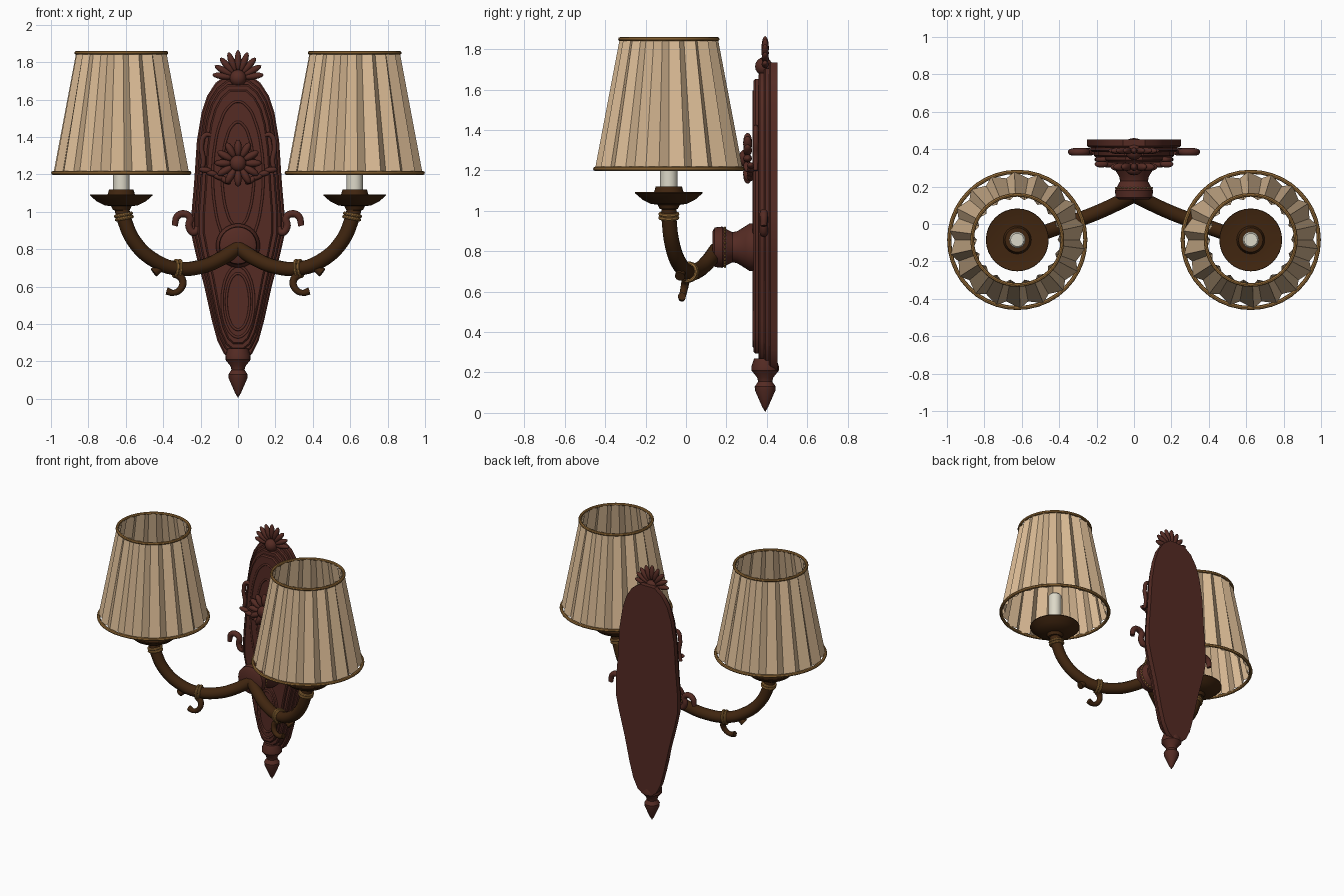
import bpy, bmesh, math
from mathutils import Vector, Matrix

cube = bpy.data.objects.get("Cube")
if cube:
    bpy.data.objects.remove(cube, do_unlink=True)


def material(name, rgb):
    m = bpy.data.materials.new(name)
    m.use_nodes = True
    m.diffuse_color = (*rgb, 1)
    m.node_tree.nodes["Principled BSDF"].inputs["Base Color"].default_value = (*rgb, 1)
    return m


MAHOGANY = material("mahogany red", (0.09, 0.024, 0.017))
BRONZE = material("dark bronze", (0.052, 0.019, 0.005))
GOLD = material("antique gold", (0.34, 0.17, 0.045))
LINEN = material("pleated linen", (0.68, 0.48, 0.29))
WAX = material("candle cream", (0.72, 0.69, 0.58))


def smooth(ob, angle=35):
    bpy.ops.object.select_all(action='DESELECT')
    ob.select_set(True)
    bpy.context.view_layer.objects.active = ob
    bpy.ops.object.shade_smooth_by_angle(angle=math.radians(angle))


def finish(name, bm, mat, soft=True):
    bmesh.ops.recalc_face_normals(bm, faces=bm.faces)
    me = bpy.data.meshes.new(name)
    bm.to_mesh(me)
    bm.free()
    ob = bpy.data.objects.new(name, me)
    bpy.context.collection.objects.link(ob)
    me.materials.append(mat)
    if soft:
        smooth(ob)
    return ob


def lathe(name, profile, mat, place, axis=(0, 0, 1), steps=32):
    """Spin (radius, height) points about an axis through place."""
    bm = bmesh.new()
    vs = [bm.verts.new((r, 0, h)) for r, h in profile]
    es = [bm.edges.new(p) for p in zip(vs, vs[1:])]
    bmesh.ops.spin(bm, geom=vs + es, cent=(0, 0, 0), axis=(0, 0, 1),
                   angle=math.tau, steps=steps, use_duplicate=False)
    bmesh.ops.remove_doubles(bm, verts=bm.verts, dist=0.0005)
    turn = Vector(axis).to_track_quat('Z', 'Y').to_matrix().to_4x4()
    bm.transform(Matrix.Translation(place) @ turn)
    return finish(name, bm, mat)


def ring(name, place, axis, major, minor, mat):
    prof = [(major + minor * math.cos(a), minor * math.sin(a))
            for a in (math.tau * i / 8 for i in range(9))]
    return lathe(name, prof, mat, place, axis, 40)


def tube(name, points, radius, mat, tips=None, closed=False):
    """Round rod along a smooth path; tips are radius factors."""
    cu = bpy.data.curves.new(name, 'CURVE')
    cu.dimensions = '3D'
    cu.bevel_depth, cu.bevel_resolution, cu.resolution_u = radius, 3, 8
    cu.use_fill_caps = True
    sp = cu.splines.new('BEZIER')
    sp.bezier_points.add(len(points) - 1)
    for i, (bp, p) in enumerate(zip(sp.bezier_points, points)):
        bp.co = p
        bp.handle_left_type = bp.handle_right_type = 'AUTO'
        bp.radius = tips[i] if tips else 1
    sp.use_cyclic_u = closed
    cu.materials.append(mat)
    ob = bpy.data.objects.new(name, cu)
    bpy.context.collection.objects.link(ob)
    bpy.ops.object.select_all(action='DESELECT')
    ob.select_set(True)
    bpy.context.view_layer.objects.active = ob
    bpy.ops.object.convert(target='MESH')
    smooth(bpy.context.object, 50)


def blob(bm, place, size, turn=0):
    """Ellipsoid, turned in the front plane."""
    m = Matrix.Translation(place) @ Matrix.Rotation(turn, 4, 'Y') @ Matrix.Diagonal((*size, 1))
    bmesh.ops.create_uvsphere(bm, u_segments=12, v_segments=8, radius=1, matrix=m)


# Back plate: stacked slabs sharing one outline of (half width, height)
OUTLINE = [(0.035, 0.21), (0.075, 0.24), (0.11, 0.31), (0.14, 0.42), (0.18, 0.6),
           (0.225, 0.77), (0.25, 0.88), (0.25, 0.98), (0.235, 1.15), (0.22, 1.38),
           (0.195, 1.53), (0.165, 1.62), (0.12, 1.69), (0.06, 1.735)]


def slab(name, front, back, wide, tall, bevel=0.008):
    half = [(x * wide, 0.98 + (z - 0.98) * tall) for x, z in OUTLINE]
    loop = half + [(-x, z) for x, z in reversed(half)]
    bm = bmesh.new()
    face = bm.faces.new([bm.verts.new((x, back, z)) for x, z in loop])
    out = bmesh.ops.extrude_face_region(bm, geom=[face])
    bmesh.ops.translate(bm, vec=(0, front - back, 0),
                        verts=[v for v in out["geom"] if isinstance(v, bmesh.types.BMVert)])
    edges = [e for e in bm.edges if all(abs(v.co.y - front) < 0.001 for v in e.verts)]
    bmesh.ops.bevel(bm, geom=edges, offset=bevel, segments=1, affect='EDGES')
    finish(name, bm, MAHOGANY)


slab("plate_back", 0.41, 0.453, 1.0, 1.0)
slab("plate_step", 0.385, 0.415, 0.93, 0.96)
slab("plate_middle", 0.358, 0.39, 0.86, 0.93)
slab("plate_front", 0.335, 0.36, 0.75, 0.89)


# Raised oval mouldings
def oval(name, z, half_w, half_h, r=0.007):
    pts = [(half_w * math.cos(a), 0.335, z + half_h * math.sin(a))
           for a in (math.tau * i / 16 for i in range(16))]
    tube(name, pts, r, MAHOGANY, closed=True)


oval("upper_oval", 1.2, 0.085, 0.28)
oval("upper_outer_oval", 1.19, 0.135, 0.4)
oval("lower_oval", 0.52, 0.085, 0.19)
oval("lower_inner_oval", 0.52, 0.062, 0.15)

# Rosette with leaves on the plate
bm = bmesh.new()
for i in range(12):
    a = math.tau * i / 12
    blob(bm, (0.08 * math.sin(a), 0.305, 1.26 + 0.08 * math.cos(a)), (0.02, 0.022, 0.046), a)
blob(bm, (0, 0.29, 1.26), (0.043, 0.03, 0.043))
for s in (-1, 1):
    for i in range(4):
        blob(bm, (s * (0.07 + 0.035 * i), 0.32, 1.17 + 0.018 * i),
             (0.016, 0.018, 0.036), s * (1.0 + 0.15 * i))
finish("rosette", bm, MAHOGANY)

# Palmette on top
bm = bmesh.new()
for i in range(-4, 5):
    a = i * 0.36
    reach = 0.095 - 0.003 * abs(i)
    blob(bm, (reach * math.sin(a), 0.392, 1.715 + reach * math.cos(a)), (0.018, 0.018, 0.055), a)
blob(bm, (0, 0.385, 1.715), (0.045, 0.043, 0.045))
finish("palmette", bm, MAHOGANY)

# Bottom finial
lathe("bottom_finial", [(0, 0), (0.015, 0.025), (0.05, 0.105), (0.052, 0.125), (0.035, 0.15),
                        (0.04, 0.17), (0.068, 0.205), (0.068, 0.225), (0.055, 0.265), (0, 0.265)],
      MAHOGANY, (0, 0.392, 0.005), steps=16)

# Hub that carries the arms, with a beaded band
HUB_Z = 0.82
lathe("arm_hub", [(0, 0), (0.085, 0), (0.102, 0.012), (0.104, 0.04), (0.095, 0.06), (0.075, 0.1),
                  (0.085, 0.13), (0.112, 0.165), (0.12, 0.185), (0.12, 0.21), (0, 0.21)],
      MAHOGANY, (0, 0.34, HUB_Z), axis=(0, -1, 0))
# the spin above runs forward, so the broad collar sits at the front; a matching base meets the plate
bpy.data.objects.remove(bpy.data.objects["arm_hub"], do_unlink=True)
lathe("arm_hub", [(0, 0), (0.075, 0), (0.098, 0.012), (0.102, 0.05), (0.092, 0.065), (0.074, 0.1),
                  (0.08, 0.125), (0.105, 0.165), (0.118, 0.185), (0.118, 0.215), (0, 0.215)],
      MAHOGANY, (0, 0.13, HUB_Z), axis=(0, 1, 0))
bm = bmesh.new()
for i in range(28):
    a = math.tau * i / 28
    blob(bm, (0.096 * math.cos(a), 0.193, HUB_Z + 0.096 * math.sin(a)), (0.007, 0.005, 0.007))
finish("hub_beads", bm, GOLD)


# Pleated shade: folds alternate between an outer and an inner radius
def shade(name, cx, cy, pleats=18):
    bm = bmesh.new()
    rows = []
    for z, outer, inner in ((1.205, 0.366, 0.334), (1.853, 0.243, 0.216)):
        row = []
        for i in range(pleats):
            for shift, r in ((0, inner), (0.62, outer)):
                a = math.tau * (i + shift) / pleats
                row.append(bm.verts.new((cx + r * math.cos(a), cy + r * math.sin(a), z)))
        rows.append(row)
    low, high = rows
    for i in range(len(low)):
        j = (i + 1) % len(low)
        bm.faces.new((low[i], low[j], high[j], high[i]))
    finish(name, bm, LINEN, soft=False)


CX, CY = 0.624, -0.085
for side, s in (("left", 1), ("right", -1)):
    centre = (s * CX, CY, 0)
    up = (0, 0, 1)
    shade(side + "_shade", s * CX, CY)
    ring(side + "_shade_lower_trim", (s * CX, CY, 1.208), up, 0.364, 0.011, GOLD)
    ring(side + "_shade_upper_trim", (s * CX, CY, 1.85), up, 0.241, 0.01, GOLD)

    # Candle and drip pan
    lathe(side + "_candle", [(0, 1.08), (0.044, 1.08), (0.044, 1.33), (0.036, 1.34), (0, 1.34)],
          WAX, centre, steps=14)
    lathe(side + "_drip_pan", [(0, 1.0), (0.045, 1.01), (0.055, 1.03), (0.09, 1.035), (0.13, 1.055),
                               (0.168, 1.088), (0.166, 1.094), (0.12, 1.085), (0.075, 1.085),
                               (0.065, 1.12), (0, 1.12)], BRONZE, centre)

    # Arm with gold collars
    tube(side + "_arm", [(s * x, y, z) for x, y, z in (
        (0, 0.155, 0.81), (0.09, 0.11, 0.75), (0.2, 0.06, 0.706), (0.33, 0.01, 0.697),
        (0.45, -0.035, 0.742), (0.55, -0.068, 0.835), (0.605, -0.083, 0.95),
        (CX, CY, 1.03))], 0.039, BRONZE)
    for k in (-1, 1):
        ring(f"{side}_upper_collar_{k}", (s * (0.61 + k * 0.002), CY, 0.975 + k * 0.009),
             (s * 0.2, 0, 1), 0.043, 0.009, GOLD)
        ring(f"{side}_lower_collar_{k}", (s * (0.325 + k * 0.009), 0.012 - k * 0.003, 0.697),
             (s, -0.35, 0.1), 0.043, 0.009, GOLD)

    # Curled hook and leaf stub below the arm
    tube(side + "_hook", [(s * x, y, z) for x, y, z in (
        (0.33, 0.0, 0.67), (0.297, -0.005, 0.635), (0.305, -0.015, 0.59), (0.345, -0.02, 0.567),
        (0.382, -0.02, 0.577))], 0.02, BRONZE, (1.1, 1, 0.9, 0.8, 1))
    tube(side + "_leaf_stub", [(s * 0.385, -0.01, 0.715), (s * 0.425, -0.025, 0.695),
                               (s * 0.45, -0.03, 0.675)], 0.026, BRONZE, (0.9, 0.9, 1.0))

    # Side scroll and shoulder scroll on the plate
    tube(side + "_side_scroll", [(s * x, 0.385, z) for x, z in (
        (0.215, 0.92), (0.235, 0.89), (0.262, 0.92), (0.258, 0.97), (0.29, 0.99),
        (0.325, 0.975), (0.338, 0.925))], 0.02, MAHOGANY, (0.7, 1, 1, 1, 1, 1, 0.8))
    tube(side + "_shoulder_scroll", [(s * x, 0.345, z) for x, z in (
        (0.14, 1.41), (0.175, 1.41), (0.195, 1.35), (0.185, 1.27), (0.2, 1.2))],
         0.014, MAHOGANY, (0.8, 1, 1, 1, 0.8))
